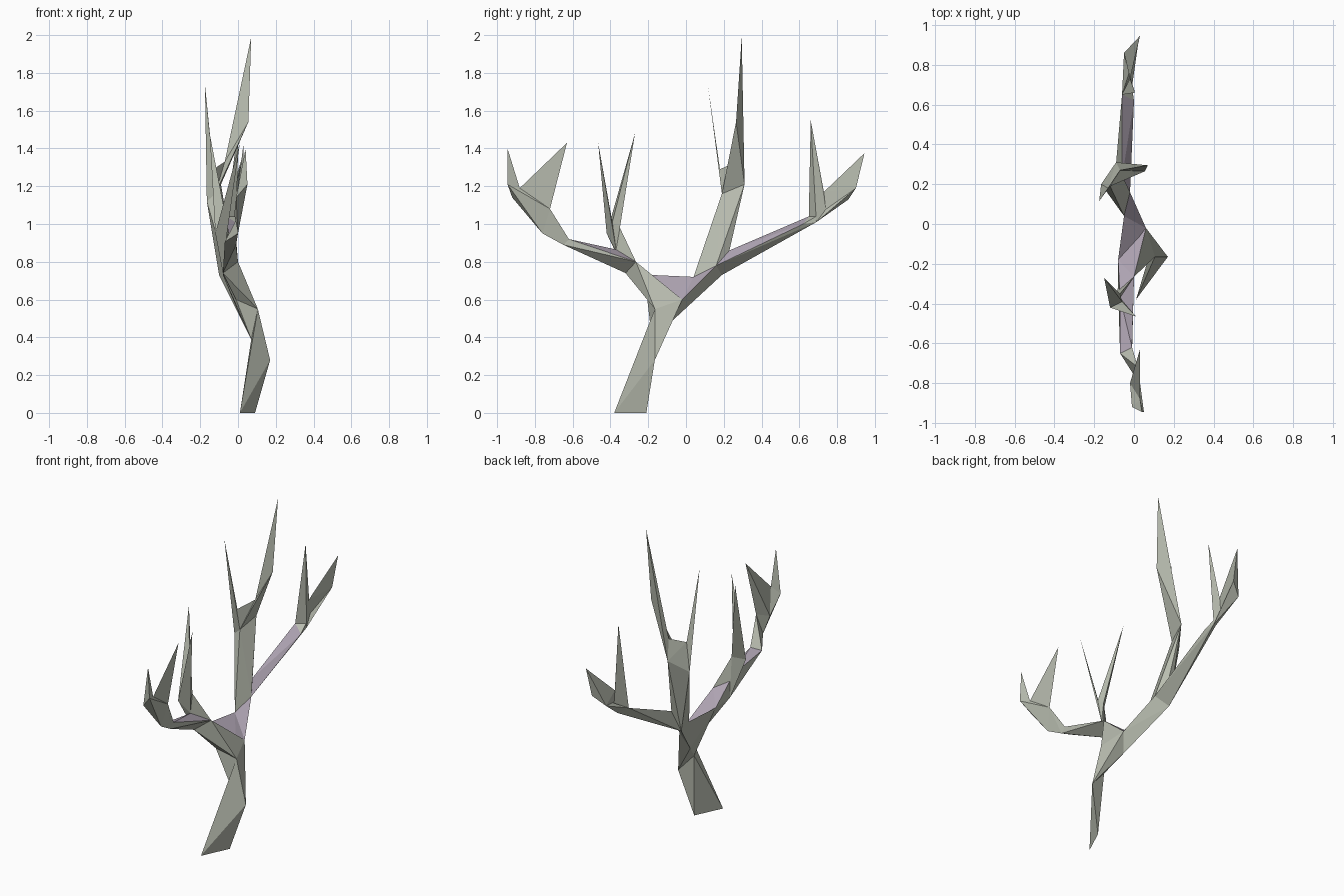
import bpy, bmesh

if "Cube" in bpy.data.objects:
    bpy.data.objects.remove(bpy.data.objects["Cube"])


def material(name, rgb):
    m = bpy.data.materials.new(name)
    m.diffuse_color = (*rgb, 1)
    m.use_nodes = True
    m.node_tree.nodes["Principled BSDF"].inputs["Base Color"].default_value = m.diffuse_color
    return m


BARK = material("grey_bark", (0.49, 0.515, 0.44))
TOP = material("mauve_upper_bark", (0.42, 0.365, 0.44))

# Named joints where the faceted limbs meet
J = dict(
    # trunk
    p1=(0.01, -0.38, 0), p2=(0.09, -0.21, 0), knee=(0.17, -0.165, 0.28),
    back=(0.07, -0.18, 0.39), bend=(0.105, -0.165, 0.55),
    # crotch
    c=(0.06, -0.02, 0.60), h=(0.02, -0.07, 0.49), k=(-0.01, -0.205, 0.60),
    d=(-0.05, 0.04, 0.72), e=(-0.08, -0.18, 0.73),
    # front limb
    l=(0.0, -0.265, 0.80), f=(-0.08, -0.32, 0.74), j=(-0.07, -0.37, 0.865),
    s1=(-0.01, -0.62, 0.92), s2=(-0.07, -0.65, 0.905), s3=(-0.01, -0.65, 0.89),
    elbow=(0.0, -0.76, 0.95), bump=(0.02, -0.72, 1.08), web=(-0.02, -0.80, 1.05),
    w1=(-0.01, -0.92, 1.14), w2=(0.05, -0.945, 1.21), notch=(0.03, -0.88, 1.19),
    tip_a=(0.03, -0.63, 1.43), tip_b=(0.04, -0.945, 1.40),
    # front twigs
    m=(-0.12, -0.42, 0.95), n=(-0.07, -0.35, 0.98), o=(-0.06, -0.39, 1.01),
    tip_c=(0.01, -0.465, 1.43), tip_d=(-0.15, -0.27, 1.48),
    # rear limb
    g=(-0.10, 0.19, 0.73), q=(-0.02, 0.16, 0.78), r=(-0.06, 0.23, 0.86),
    a1=(-0.06, 0.65, 1.04), a2=(0.0, 0.62, 1.0), a3=(-0.01, 0.69, 1.01),
    b1=(-0.05, 0.86, 1.13), b2=(0.02, 0.90, 1.19), b3=(-0.02, 0.74, 1.07),
    b4=(-0.02, 0.73, 1.17), tip_e=(0.005, 0.66, 1.55), tip_f=(0.03, 0.945, 1.375),
    # upright limb
    x=(-0.12, 0.19, 1.16), y=(-0.165, 0.20, 1.12), z=(-0.09, 0.31, 1.21),
    t=(-0.07, 0.27, 1.33), u=(-0.13, 0.18, 1.29), mid=(0.055, 0.265, 1.54),
    tip_g=(0.07, 0.295, 1.99), tip_h=(-0.175, 0.115, 1.74),
)


def limb(name, segments, mauve=True):
    """Chain of faceted segments, each the hull of its joints."""
    bm = bmesh.new()
    for seg in segments:
        vs = [bm.verts.new(J[k]) for k in seg.split()]
        res = bmesh.ops.convex_hull(bm, input=vs)
        loose = [v for v in vs if v.is_valid and not v.link_faces]
        bmesh.ops.delete(bm, geom=loose, context='VERTS')
    bmesh.ops.recalc_face_normals(bm, faces=bm.faces)
    bm.normal_update()
    # upward faces of the thick limbs are mauve
    for f in bm.faces:
        f.material_index = 1 if mauve and f.normal.z > 0.6 else 0
    me = bpy.data.meshes.new(name)
    bm.to_mesh(me)
    bm.free()
    me.materials.append(BARK)
    me.materials.append(TOP)
    ob = bpy.data.objects.new(name, me)
    bpy.context.collection.objects.link(ob)


limb("trunk", ["p1 p2 knee back bend", "knee bend back c h"], False)
limb("crotch", ["bend back c h k e d"])
limb("front_limb", ["bend c e l f k", "e l f j", "l f j s1 s2 s3"])
limb("front_elbow", ["s1 s2 s3 elbow bump", "elbow bump web w1 w2 notch"], False)
limb("front_end_twigs", ["bump notch web tip_a", "w1 w2 notch tip_b"], False)
limb("front_side_twigs", ["f l j m n", "j m n o", "m o j tip_c", "m n o tip_d"], False)
limb("rear_limb", ["c h d g q", "g q r a1 a2 a3"])
limb("rear_end", ["a1 a2 a3 b3", "a1 a3 b1 b2 b3"], False)
limb("rear_end_twigs", ["a1 a3 b3 b4 tip_e", "b3 b4 b1 b2", "b4 b1 b2 tip_f"], False)
limb("upright_limb", ["d g q r x y z", "x y z t u"])
limb("upright_twigs", ["x z t mid", "z t mid tip_g", "x y u tip_h"], False)
